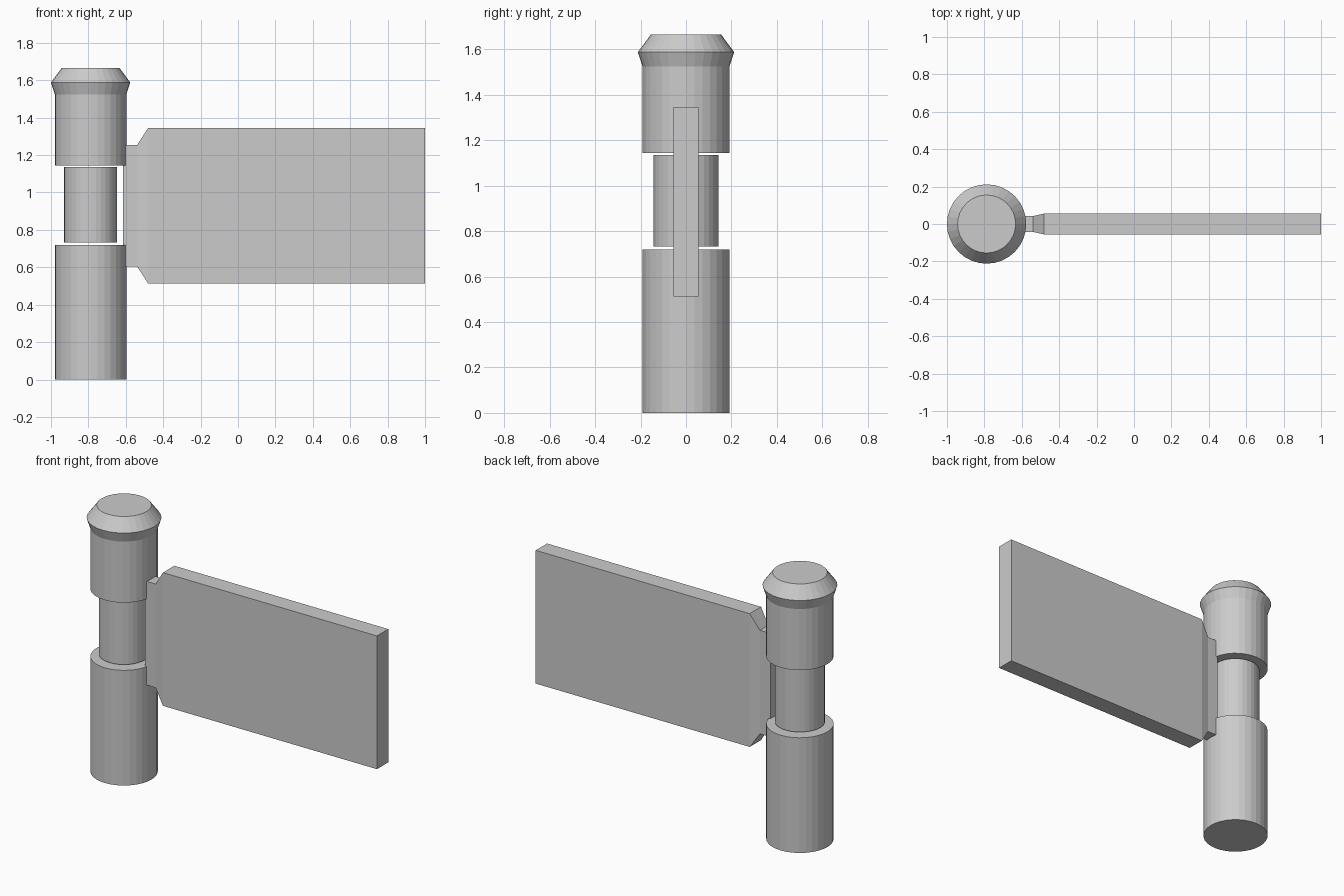
import bpy, bmesh, math

if "Cube" in bpy.data.objects:
    bpy.data.objects.remove(bpy.data.objects["Cube"])

AXIS_X = -0.788
SIDES = 32


def make_object(name, bm):
    bmesh.ops.recalc_face_normals(bm, faces=bm.faces)
    mesh = bpy.data.meshes.new(name)
    bm.to_mesh(mesh)
    bm.free()
    obj = bpy.data.objects.new(name, mesh)
    bpy.context.collection.objects.link(obj)
    return obj


def loft(name, rings):
    """Join equal-length rings of points and cap both ends."""
    bm = bmesh.new()
    loops = [[bm.verts.new(p) for p in ring] for ring in rings]
    n = len(loops[0])
    for a, b in zip(loops, loops[1:]):
        for i in range(n):
            j = (i + 1) % n
            bm.faces.new((a[i], a[j], b[j], b[i]))
    bm.faces.new(loops[0])
    bm.faces.new(loops[-1])
    return make_object(name, bm)


def turned(name, profile):
    """Round part on the hinge axis from (radius, z) pairs."""
    angles = [2 * math.pi * i / SIDES for i in range(SIDES)]
    return loft(name, [[(AXIS_X + r * math.cos(a), r * math.sin(a), z)
                        for a in angles] for r, z in profile])


def section(x, half_y, z0, z1):
    return [(x, -half_y, z0), (x, half_y, z0), (x, half_y, z1), (x, -half_y, z1)]


# Barrel: lower sleeve, narrower middle pin, upper sleeve with flared cap
turned("lower_sleeve", [(0.191, 0), (0.191, 0.72)])
turned("middle_pin", [(0.142, 0.733), (0.142, 1.135)])
turned("upper_sleeve", [(0.191, 1.143), (0.191, 1.525), (0.212, 1.588), (0.155, 1.665)])

# Leaf: thin neck flaring into the flat plate
loft("hinge_leaf", [section(-0.614, 0.042, 0.605, 1.253),
                    section(-0.54, 0.042, 0.605, 1.253),
                    section(-0.48, 0.056, 0.513, 1.346),
                    section(1.0, 0.056, 0.513, 1.346)])
